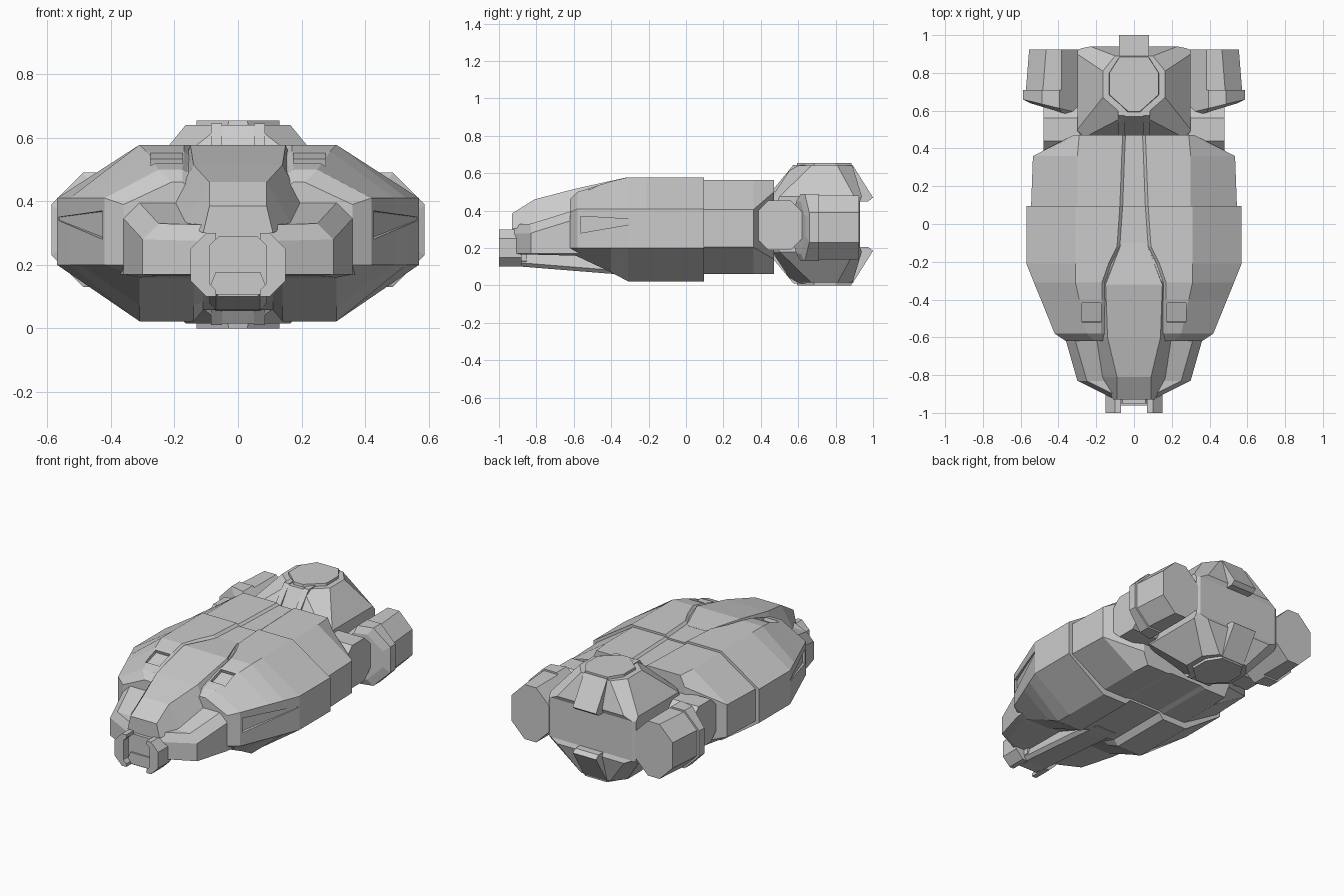
import bpy, bmesh
from math import radians

if "Cube" in bpy.data.objects:
    bpy.data.objects.remove(bpy.data.objects["Cube"])

MID = 0.3275  # height of the symmetry plane of the stern


def loft(name, rings, mirror=False):
    """Skin a list of equal-length 3D rings and cap both ends."""
    bm = bmesh.new()
    vs = [[bm.verts.new(p) for p in r] for r in rings]
    n = len(rings[0])
    for a, b in zip(vs, vs[1:]):
        for i in range(n):
            j = (i + 1) % n
            bm.faces.new((a[i], a[j], b[j], b[i]))
    bm.faces.new(vs[0])
    bm.faces.new(vs[-1])
    bmesh.ops.recalc_face_normals(bm, faces=bm.faces)
    me = bpy.data.meshes.new(name)
    bm.to_mesh(me)
    bm.free()
    ob = bpy.data.objects.new(name, me)
    bpy.context.collection.objects.link(ob)
    if mirror:
        ob.modifiers.new("Mirror", "MIRROR")
    return ob


def sym(y, half):
    """Symmetric ring across x at station y, from (x, z) points."""
    return [(x, y, z) for x, z in half] + [(-x, y, z) for x, z in reversed(half)]


def octagon(a0, a1, b0, b1, c):
    return [(a0 + c, b0), (a1 - c, b0), (a1, b0 + c), (a1, b1 - c),
            (a1 - c, b1), (a0 + c, b1), (a0, b1 - c), (a0, b0 + c)]


def cut(target, cutter):
    cutter.hide_render = True
    cutter.display_type = "WIRE"
    m = target.modifiers.new("Cut", "BOOLEAN")
    m.operation = "DIFFERENCE"
    m.solver = "EXACT"
    m.object = cutter


def hull_ring(y, wc, drop, wt, zt, wm, zu, zl, wb, zb, lift):
    """Faceted hull section with a spine channel above and a keel channel below."""
    return sym(y, [(wc, zt - drop), (wc + .015, zt), (wt, zt), (wm, zu), (wm, zl),
                   (wb, zb), (.14, zb), (.11, zb + lift)])


# Armoured front hull
front_hull = loft("front_hull", [
    hull_ring(-.62, .16, .01, .21, .46, .36, .39, .20, .31, .17, .005),
    hull_ring(-.58, .16, .01, .25, .50, .42, .41, .20, .31, .155, .005),
    hull_ring(-.40, .155, .012, .29, .557, .493, .41, .20, .31, .07, .015),
    hull_ring(-.31, .155, .015, .31, .578, .53, .41, .20, .31, .022, .035),
    hull_ring(-.21, .12, .015, .31, .578, .57, .41, .20, .31, .022, .035),
    hull_ring(-.12, .075, .015, .31, .578, .57, .41, .20, .31, .022, .035),
    hull_ring(.095, .06, .015, .31, .578, .57, .41, .20, .31, .022, .035)])

# Slightly slimmer rear hull
loft("rear_hull", [
    hull_ring(.09, .06, .012, .30, .565, .545, .405, .205, .30, .06, .01),
    hull_ring(.36, .05, .012, .30, .565, .535, .405, .205, .30, .06, .01),
    hull_ring(.47, .045, .012, .29, .565, .32, .50, .14, .29, .06, .01)])

# Recessed shoulder pockets and tapering side slots
bpy.ops.mesh.primitive_cube_add(size=1, location=(.225, -.47, .535))
pocket = bpy.context.object
pocket.name = "shoulder_pocket_cutter"
pocket.scale = (.10, .11, .04)
pocket.rotation_euler = (radians(18), 0, 0)
bpy.ops.object.transform_apply(location=True, rotation=True, scale=True)
pocket.modifiers.new("Mirror", "MIRROR")
cut(front_hull, pocket)
slot = loft("side_slot_cutter", [
    [(.408, -.565, .28), (.5, -.565, .28), (.5, -.565, .37), (.408, -.565, .37)],
    [(.562, -.22, .34), (.65, -.22, .34), (.65, -.22, .35), (.562, -.22, .35)]], True)
cut(front_hull, slot)

# Low nose block
loft("nose", [sym(y, [(w - .05, zt), (w, zt - .05), (w, .17), (w - .05, zb)])
              for y, w, zt, zb in ((-.55, .37, .405, .16), (-.62, .36, .395, .16),
                                   (-.83, .30, .33, .165), (-.93, .10, .325, .165))])

# Raised canopy fairing running into the spine
loft("canopy", [sym(y, [(wt, zt), (wb, zb)]) for y, wt, zt, wb, zb in (
    (-.93, .09, .385, .11, .30), (-.81, .09, .46, .17, .33), (-.60, .14, .515, .205, .39),
    (-.32, .15, .577, .20, .45), (-.10, .065, .564, .07, .45))])

# Keel beam under the nose
loft("keel", [sym(y, [(.07, zb + .02 + h), (.09, zb + .02), (.07, zb)]) for y, zb, h in (
    (-.96, .107, .05), (-.37, .06, .12), (-.25, .055, .1))])

# Docking plate and its pair of clamps
plate = octagon(-.09, .09, .10, .29, .03)
loft("docking_plate", [[(x, y, z) for x, z in plate] for y in (-.95, -.85)])
clamp = [(.07, .30), (.10, .30), (.15, .25), (.15, .15), (.10, .10), (.07, .10),
         (.07, .12), (.09, .14), (.09, .26), (.07, .28)]
loft("docking_clamp", [[(x, y, z) for x, z in clamp] for y in (-1.0, -.88)], True)

# Engine arms
arm = octagon(.36, .64, .19, .455, .08)
loft("engine_arm", [[(x, y, z) for y, z in arm] for x in (.2, .48)], True)


# Engine pods with swept front collars
def pod_ring(y, x1, z0, z1, c, sweep=0):
    return [(x, y + sweep * (x - .3), z) for x, z in octagon(.295, x1, z0, z1, c)]


loft("engine_collar", [pod_ring(.565, .55, .17, .45, .09, .30),
                       pod_ring(.59, .588, .13, .49, .10, .24),
                       pod_ring(.71, .588, .13, .49, .10)], True)
loft("engine_pod", [pod_ring(.70, .573, .14, .48, .09),
                    pod_ring(.925, .555, .14, .48, .09)], True)


# Stern tower, built upward and again flipped below
def tower_ring(z, hf, yf, hs, y1, y2, hb, yb):
    half = [(hf, yf), (hs, y1), (hs, y2), (hb, yb)]
    return [(x, y, z) for x, y in half] + [(-x, y, z) for x, y in reversed(half)]


def prism(name, profile, x0, x1, flip, mirror):
    return loft(name, [[(x, y, flip(z)) for y, z in profile] for x in (x0, x1)], mirror)


for side, flip in (("upper", lambda z: z), ("lower", lambda z: 2 * MID - z)):
    loft(side + "_tower", [
        tower_ring(MID, .28, .46, .30, .49, .92, .28, .93),
        tower_ring(flip(.45), .28, .46, .30, .49, .92, .28, .93),
        tower_ring(flip(.475), .26, .46, .30, .50, .90, .23, .94),
        tower_ring(flip(.64), .05, .57, .165, .67, .81, .10, .89)])
    loft(side + "_tower_cap", [
        tower_ring(flip(.60), .035, .585, .135, .68, .80, .08, .89),
        tower_ring(flip(.655), .03, .595, .13, .685, .80, .075, .885)])
    prism(side + "_tail_fin", [(.80, .645), (.89, .645), (1.0, .47), (.975, .45), (.80, .45)],
          -.08, .08, flip, False)
    prism(side + "_tower_rib", [(.455, .50), (.575, .645), (.64, .645), (.60, .50)],
          .05, .085, flip, True)
